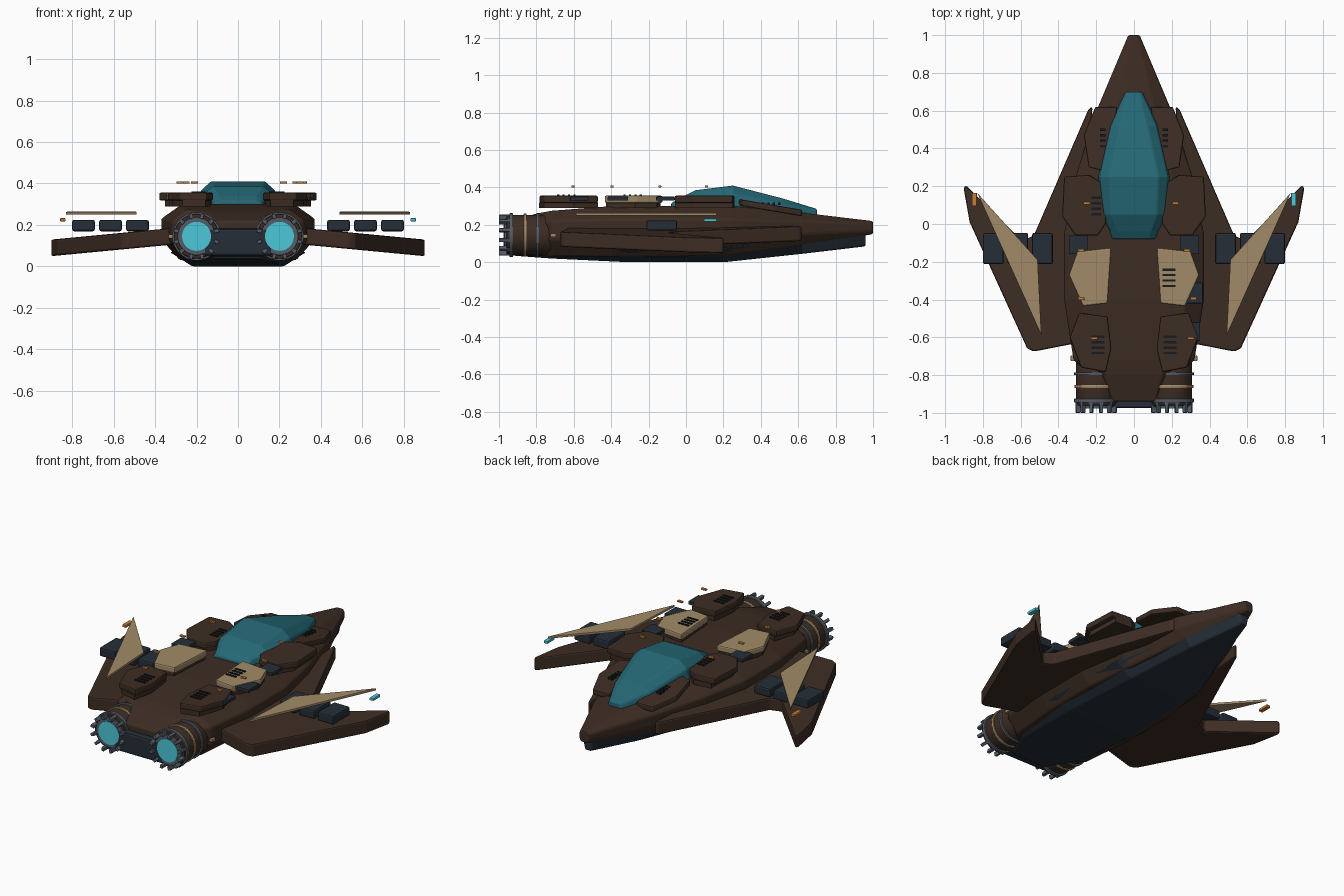
import bpy, bmesh, math
from mathutils import Matrix

old = bpy.data.objects.get("Cube")
if old:
    bpy.data.objects.remove(old, do_unlink=True)


def material(name, rgb):
    m = bpy.data.materials.new(name)
    m.use_nodes = True
    m.diffuse_color = (*rgb, 1)
    bsdf = m.node_tree.nodes["Principled BSDF"]
    bsdf.inputs["Base Color"].default_value = (*rgb, 1)
    bsdf.inputs["Roughness"].default_value = 0.6
    return m


BROWN = material("dark brown", (0.047, 0.026, 0.017))
TAN = material("tan", (0.36, 0.26, 0.14))
TEAL = material("teal glass", (0.018, 0.14, 0.18))
NAVY = material("dark navy", (0.018, 0.027, 0.038))
CYAN = material("cyan glow", (0.07, 0.58, 0.70))
ORANGE = material("orange lamp", (0.55, 0.20, 0.04))
STEEL = material("blue steel", (0.085, 0.11, 0.14))
BLACK = material("vent black", (0.008, 0.011, 0.014))


def finish(name, bm, mat, bevel=0.0, segments=2):
    bmesh.ops.recalc_face_normals(bm, faces=bm.faces)
    me = bpy.data.meshes.new(name)
    bm.to_mesh(me)
    bm.free()
    me.materials.append(mat)
    ob = bpy.data.objects.new(name, me)
    bpy.context.collection.objects.link(ob)
    if bevel:
        mod = ob.modifiers.new("edge bevel", "BEVEL")
        mod.width, mod.segments, mod.limit_method = bevel, segments, "ANGLE"
    return ob


def box(name, centre, size, mat, bevel=0.0):
    bm = bmesh.new()
    bmesh.ops.create_cube(bm, size=1)
    bmesh.ops.scale(bm, verts=bm.verts, vec=size)
    bmesh.ops.translate(bm, verts=bm.verts, vec=centre)
    return finish(name, bm, mat, bevel)


def plate(name, outline, thick, height, side, mat, bevel):
    """Extruded outline; height(x, y) gives the underside."""
    bm = bmesh.new()
    low = [bm.verts.new((side * x, y, height(x, y))) for x, y in outline]
    high = [bm.verts.new((side * x, y, height(x, y) + thick)) for x, y in outline]
    bm.faces.new(low)
    bm.faces.new(high)
    for i in range(len(low)):
        j = (i + 1) % len(low)
        bm.faces.new((low[i], low[j], high[j], high[i]))
    return finish(name, bm, mat, bevel)


def loft(name, sections, mat, bevel):
    """Skin over mirrored half profiles [(y, [(x, z), ...]), ...]."""
    bm = bmesh.new()
    rings = []
    for y, half in sections:
        ring = half + [(-x, z) for x, z in reversed(half)]
        rings.append([bm.verts.new((x, y, z)) for x, z in ring])
    for a, b in zip(rings, rings[1:]):
        for i in range(len(a)):
            j = (i + 1) % len(a)
            bm.faces.new((a[i], a[j], b[j], b[i]))
    bm.faces.new(rings[0])
    bm.faces.new(rings[-1])
    return finish(name, bm, mat, bevel)


def tube(name, x, y0, y1, radius, mat, bevel=0.0):
    bm = bmesh.new()
    bmesh.ops.create_cone(bm, cap_ends=True, segments=32, radius1=radius,
                          radius2=radius, depth=y1 - y0)
    bmesh.ops.rotate(bm, verts=bm.verts, matrix=Matrix.Rotation(math.pi / 2, 3, "X"))
    bmesh.ops.translate(bm, verts=bm.verts, vec=(x, (y0 + y1) / 2, ENGINE_Z))
    ob = finish(name, bm, mat, bevel)
    for p in ob.data.polygons:
        p.use_smooth = len(p.vertices) == 4
    return ob


# Hull: y, top width, side width, bottom width, top, upper side, lower side, bottom
hull_rows = [
    (1.0, .02, .03, .02, .22, .205, .17, .15),
    (.62, .11, .19, .14, .265, .22, .15, .09),
    (.25, .20, .31, .24, .30, .23, .13, .04),
    (-.05, .26, .37, .28, .30, .23, .13, .03),
    (-.4, .27, .37, .28, .30, .23, .13, .03),
    (-.72, .25, .32, .25, .275, .22, .12, .03),
    (-.80, .15, .23, .18, .26, .21, .11, .04),
    (-.94, .11, .13, .12, .22, .19, .11, .05)]
loft("hull", [(y, [(a, t), (b, u), (b, l), (c, z)])
              for y, a, b, c, t, u, l, z in hull_rows], BROWN, 0.012)

# Belly: y, upper width, bottom width, upper, bottom
belly_rows = [
    (.96, .035, .02, .16, .085), (.62, .16, .11, .12, .045),
    (.2, .30, .19, .08, 0), (-.3, .33, .22, .07, 0),
    (-.72, .27, .20, .07, .02), (-.92, .13, .11, .07, .035)]
loft("belly", [(y, [(a, u), (b, z)]) for y, a, b, u, z in belly_rows], NAVY, 0.01)

# Canopy: y, top width, shoulder width, base width, top, shoulder, base
canopy_rows = [
    (.70, .03, .04, .045, .285, .275, .25),
    (.52, .07, .12, .135, .34, .31, .26),
    (.25, .13, .18, .19, .41, .365, .29),
    (.05, .12, .165, .175, .385, .35, .29),
    (-.04, .09, .12, .13, .34, .325, .29),
    (-.08, .08, .11, .12, .315, .305, .29)]
loft("canopy", [(y, [(a, t), (b, s), (c, z)])
                for y, a, b, c, t, s, z in canopy_rows], TEAL, 0.008)

# Outlines of the mirrored plates
wing = [(.22, .62), (.24, .61), (.53, -.06), (.59, -.09), (.89, .205), (.902, .19),
        (.87, .01), (.565, -.66), (.53, -.675), (.30, -.63)]
fin = [(.83, .165), (.51, -.19), (.49, -.59)]
front_panel = [(.09, .62), (.205, .62), (.265, .47), (.24, .30), (.12, .27)]
mid_panel = [(.14, .20), (.24, .26), (.37, .25), (.38, .04), (.31, -.06), (.19, -.06), (.15, 0)]
tan_panel = [(.12, -.125), (.30, -.145), (.345, -.27), (.27, -.435), (.14, -.42)]
rear_panel = [(.29, -.47), (.14, -.49), (.12, -.66), (.15, -.785), (.28, -.76), (.34, -.60)]
ENGINE_Z = 0.145


def vents(name, x, y, width, z):
    for i in range(4):
        box(f"{name}_{i}", (x, y - .029 * (i - 1.5), z), (width, .012, .014), BLACK)


for side, tag in ((1, "left"), (-1, "right")):
    # Wing and the parts floating above it
    plate(f"{tag}_wing", wing, .08, lambda x, y: .135 - .095 * x, side, BROWN, .018)
    plate(f"{tag}_fin", fin, .014, lambda x, y: .25, side, TAN, .002)
    for i in range(3):
        box(f"{tag}_wing_pod_{i}", (side * (.485 + .13 * i), -.13, .197),
            (.11, .165, .055), NAVY, .01)
    box(f"{tag}_wing_lamp", (side * .845, .13, .225), (.026, .07, .016),
        CYAN if side > 0 else ORANGE, .003)

    # Raised deck panels
    plate(f"{tag}_front_panel", front_panel, .035,
          lambda x, y: .305 - .17 * (y - .27), side, BROWN, .008)
    for word, outline, mat in (("mid", mid_panel, BROWN), ("tan", tan_panel, TAN),
                               ("rear", rear_panel, BROWN)):
        plate(f"{tag}_{word}_panel", outline, .038, lambda x, y: .318, side, mat, .008)
        plate(f"{tag}_{word}_mount", [(x * .9 + .02, y * .94 - .02) for x, y in outline]
              if word == "tan" else [(x * .85 + .03, y) for x, y in outline],
              .03, lambda x, y: .29, side, BROWN, 0)
    box(f"{tag}_side_box", (side * .295, -.11, .34), (.1, .1, .022), NAVY, .004)
    vents(f"{tag}_front_vent", side * .165, .455, .03, .312)
    vents(f"{tag}_rear_vent", side * .19, -.64, .07, .354)

    # Engine
    ex = side * .2
    tube(f"{tag}_engine", ex, -.96, -.70, .108, BROWN, .006)
    tube(f"{tag}_engine_rear_ring", ex, -.945, -.925, .117, STEEL, .003)
    tube(f"{tag}_engine_tan_band", ex, -.868, -.852, .115, TAN, .003)
    tube(f"{tag}_engine_front_ring", ex, -.80, -.785, .117, STEEL, .003)
    tube(f"{tag}_nozzle", ex, -.972, -.95, .092, STEEL, .004)
    tube(f"{tag}_engine_glow", ex, -.976, -.96, .07, CYAN)
    for i in range(12):
        ang = math.tau * (i + .5) / 12
        clamp = box(f"{tag}_clamp_{i}", (0, 0, 0), (.018, .065, .024), STEEL, .003)
        clamp.location = (ex + .1 * math.sin(ang), -.967, ENGINE_Z + .1 * math.cos(ang))
        clamp.rotation_euler.y = ang
    box(f"{tag}_hull_nub", (side * .32, -.71, .145), (.03, .03, .02), TAN, .003)

# Block between the engines
box("engine_block", (0, -.9, .117), (.33, .15, .13), NAVY, .012)

# One-sided details
vents("mid_vent", -.2, .095, .05, .354)
vents("tan_vent", .185, -.285, .07, .354)
box("shoulder_box_front", (.315, -.365, .34), (.1, .11, .022), NAVY, .004)
box("shoulder_box_rear", (.30, -.57, .34), (.1, .1, .022), NAVY, .004)

# Hovering deck lamps
for i, (x, y) in enumerate([(-.25, .11), (.22, .11), (-.28, -.14), (.28, -.14),
                            (-.28, -.395), (.315, -.395), (-.21, -.605), (.3, -.605)]):
    box(f"deck_lamp_{i}", (x, y, .405), (.034, .016, .01), ORANGE, .002)
